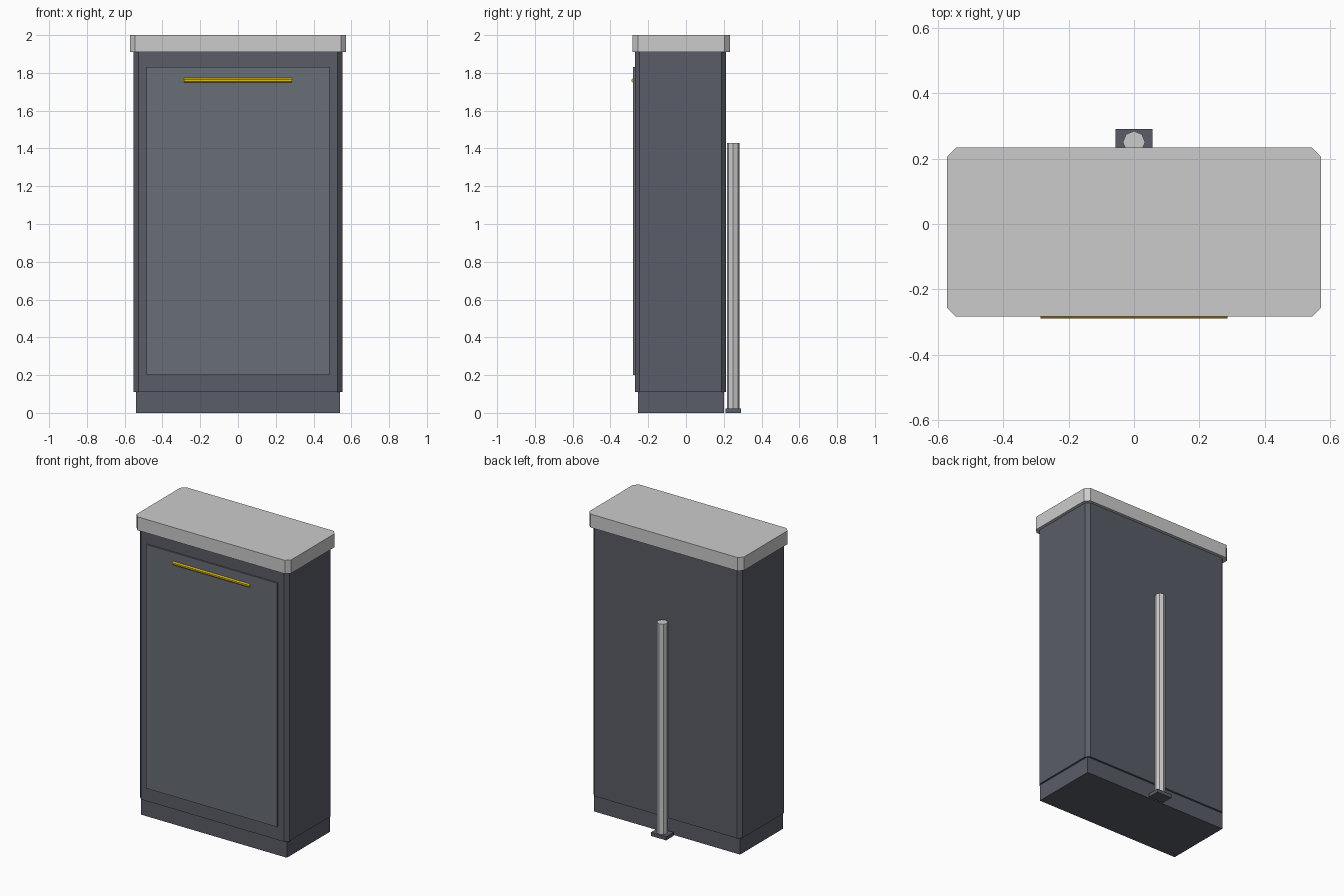
import bpy, bmesh, math
from mathutils import Matrix

if "Cube" in bpy.data.objects:
    bpy.data.objects.remove(bpy.data.objects["Cube"])


def material(name, color):
    m = bpy.data.materials.new(name)
    m.diffuse_color = (*color, 1)
    m.use_nodes = True
    m.node_tree.nodes["Principled BSDF"].inputs["Base Color"].default_value = m.diffuse_color
    return m


DARK = material("dark_grey", (0.10, 0.11, 0.135))
DOOR = material("door_grey", (0.14, 0.155, 0.18))
LIGHT = material("light_grey", (0.55, 0.56, 0.56))
YELLOW = material("yellow", (0.75, 0.5, 0.01))


def add_object(name, bm, mat):
    mesh = bpy.data.meshes.new(name)
    bm.to_mesh(mesh)
    bm.free()
    mesh.materials.append(mat)
    obj = bpy.data.objects.new(name, mesh)
    bpy.context.collection.objects.link(obj)
    return obj


def box(name, x, y, z, mat, chamfer=0):
    """Box from (min, max) ranges, with optional chamfered upright edges."""
    bm = bmesh.new()
    size = [r[1] - r[0] for r in (x, y, z)]
    mid = [(r[0] + r[1]) / 2 for r in (x, y, z)]
    bmesh.ops.create_cube(bm, size=1, matrix=Matrix.Translation(mid) @ Matrix.Diagonal((*size, 1)))
    if chamfer:
        upright = [e for e in bm.edges
                   if abs(e.verts[0].co.z - e.verts[1].co.z) > 1e-4]
        bmesh.ops.bevel(bm, geom=upright, offset=chamfer, segments=1, affect='EDGES')
    return add_object(name, bm, mat)


def rod(name, center, radius, length, sides, mat, rot):
    bm = bmesh.new()
    bmesh.ops.create_cone(bm, cap_ends=True, segments=sides, radius1=radius, radius2=radius,
                          depth=length, matrix=Matrix.Translation(center) @ rot)
    return add_object(name, bm, mat)


# Cabinet: plinth, body and lid
box("plinth", (-0.54, 0.54), (-0.255, 0.20), (0, 0.11), DARK)
box("cabinet_body", (-0.552, 0.552), (-0.27, 0.213), (0.11, 1.91), DARK, 0.024)
box("lid", (-0.572, 0.572), (-0.283, 0.233), (1.91, 2.0), LIGHT, 0.028)

# Front door panel and its handle bar
box("door", (-0.485, 0.485), (-0.28, -0.262), (0.20, 1.83), DOOR)
rod("door_handle", (0, -0.276, 1.76), 0.013, 0.57, 8, YELLOW,
    Matrix.Rotation(math.pi / 2, 4, 'Y') @ Matrix.Rotation(math.pi / 8, 4, 'Z'))

# Rear conduit pipe on a foot plate
rod("conduit", (0, 0.25, 0.72), 0.034, 1.42, 8, LIGHT, Matrix.Identity(4))
box("conduit_foot", (-0.056, 0.056), (0.21, 0.29), (0, 0.024), DARK)
